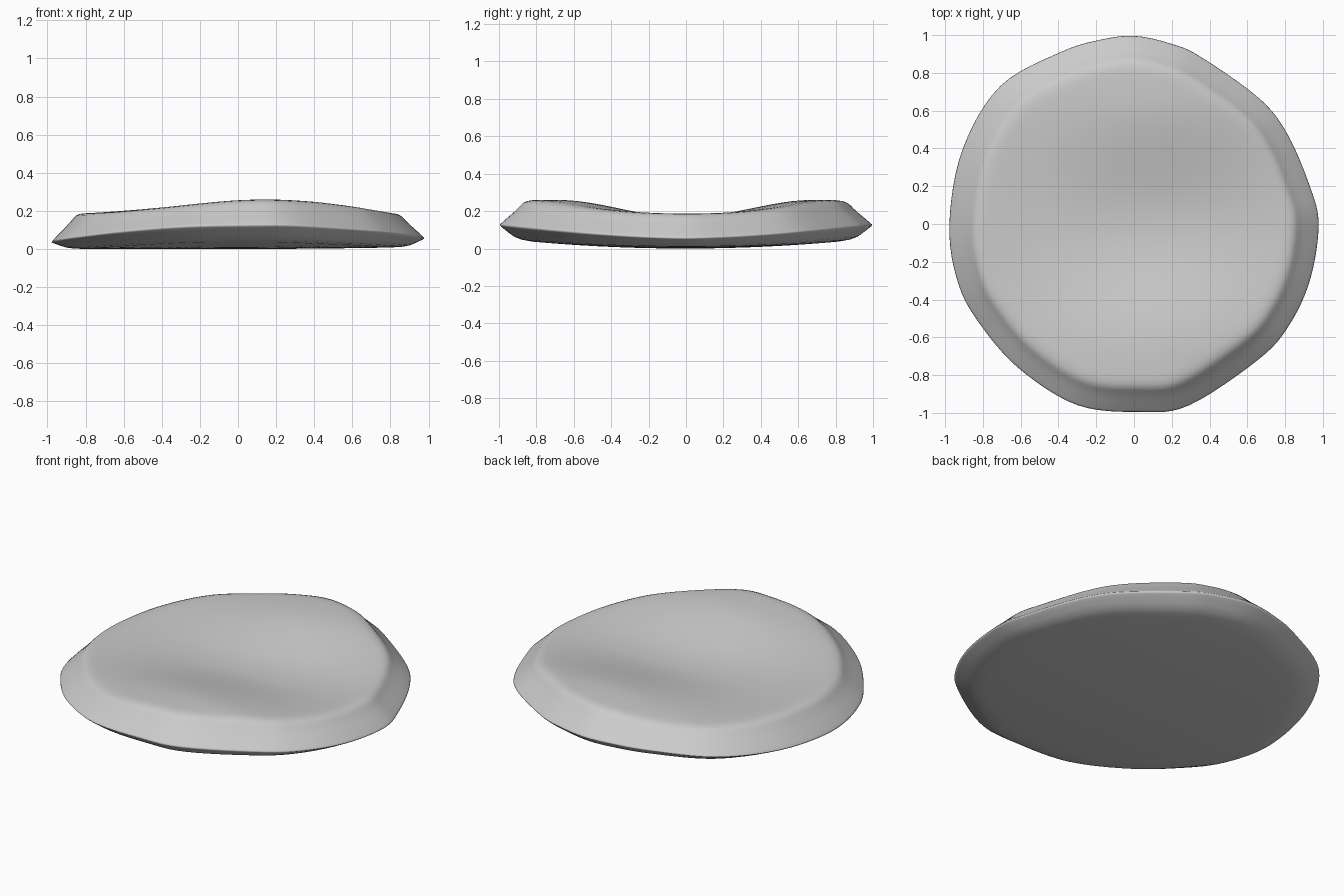
import bpy, bmesh, math

if "Cube" in bpy.data.objects:
    bpy.data.objects.remove(bpy.data.objects["Cube"])

# outline of the slab seen from above, counter-clockwise
OUTLINE = [(.975, 0), (.93, .2), (.81, .48), (.66, .67), (.35, .89), (.19, .96), (0, 1),
           (-.18, .98), (-.39, .915), (-.71, .735), (-.91, .4), (-.98, 0), (-.93, -.32),
           (-.8, -.55), (-.6, -.77), (-.3, -.955), (.03, -.99), (.29, -.955), (.66, -.71),
           (.82, -.53), (.93, -.29)]
STEPS = 6


def smooth_loop(pts, steps):
    """Closed Catmull-Rom curve through the points."""
    out, n = [], len(pts)
    for i in range(n):
        p = [pts[(i + k) % n] for k in (-1, 0, 1, 2)]
        for s in range(steps):
            t = s / steps
            out.append(tuple(.5 * (2 * b + (c - a) * t + (2 * a - 5 * b + 4 * c - d) * t * t
                                   + (3 * b - a - 3 * c + d) * t ** 3)
                             for a, b, c, d in zip(*p)))
    return out


def smoothstep(t):
    t = max(0, min(1, t))
    return t * t * (3 - 2 * t)


def top_z(x, y):
    # saddle: valley across the middle, raised at front and back
    ridge = smoothstep((abs(y) - .02) / .66)
    return .17 + .033 * x * x + .092 * ridge * math.exp(-((x - .12) / .62) ** 2)


def edge_z(x, y):
    return .048 + .01 * x + .08 * abs(y) ** 1.6


def bottom_z(x, y):
    return .003 + .055 * y * y + .012 * max(x, 0) ** 2


# radial fraction and blend towards the outer edge
TOP = [(f / 20, 0) for f in range(1, 17)] + [(.825, .01), (.85, .04), (.87, .1), (.885, .2), (.9, .32),
      (.92, .46), (.945, .62), (.97, .78), (.988, .9), (.997, .96), (1, 1)]
BOTTOM = [(.992, .88), (.975, .7), (.95, .45), (.92, .2), (.88, .06), (.82, 0)] + \
         [(f / 10, 0) for f in range(7, 0, -1)]

loop = smooth_loop(OUTLINE, STEPS)
bm = bmesh.new()
rings = []
for fracs, surf in ((TOP, top_z), (BOTTOM, bottom_z)):
    for f, b in fracs:
        rings.append([bm.verts.new((x * f, y * f, surf(x * f, y * f) * (1 - b) + edge_z(x, y) * b))
                      for x, y in loop])
n = len(loop)
for a, b in zip(rings, rings[1:]):
    for i in range(n):
        j = (i + 1) % n
        bm.faces.new((a[i], b[i], b[j], a[j]))
for ring, surf in ((rings[0], top_z), (rings[-1], bottom_z)):
    c = bm.verts.new((0, 0, surf(0, 0)))
    for i in range(n):
        bm.faces.new((c, ring[i], ring[(i + 1) % n]))
bmesh.ops.recalc_face_normals(bm, faces=bm.faces)

# stand on the ground and centre
for k in range(3):
    vals = [v.co[k] for v in bm.verts]
    shift = min(vals) if k == 2 else (min(vals) + max(vals)) / 2
    for v in bm.verts:
        v.co[k] -= shift

mesh = bpy.data.meshes.new("stone_slab")
bm.to_mesh(mesh)
bm.free()
slab = bpy.data.objects.new("stone_slab", mesh)
bpy.context.collection.objects.link(slab)
for p in mesh.polygons:
    p.use_smooth = True
